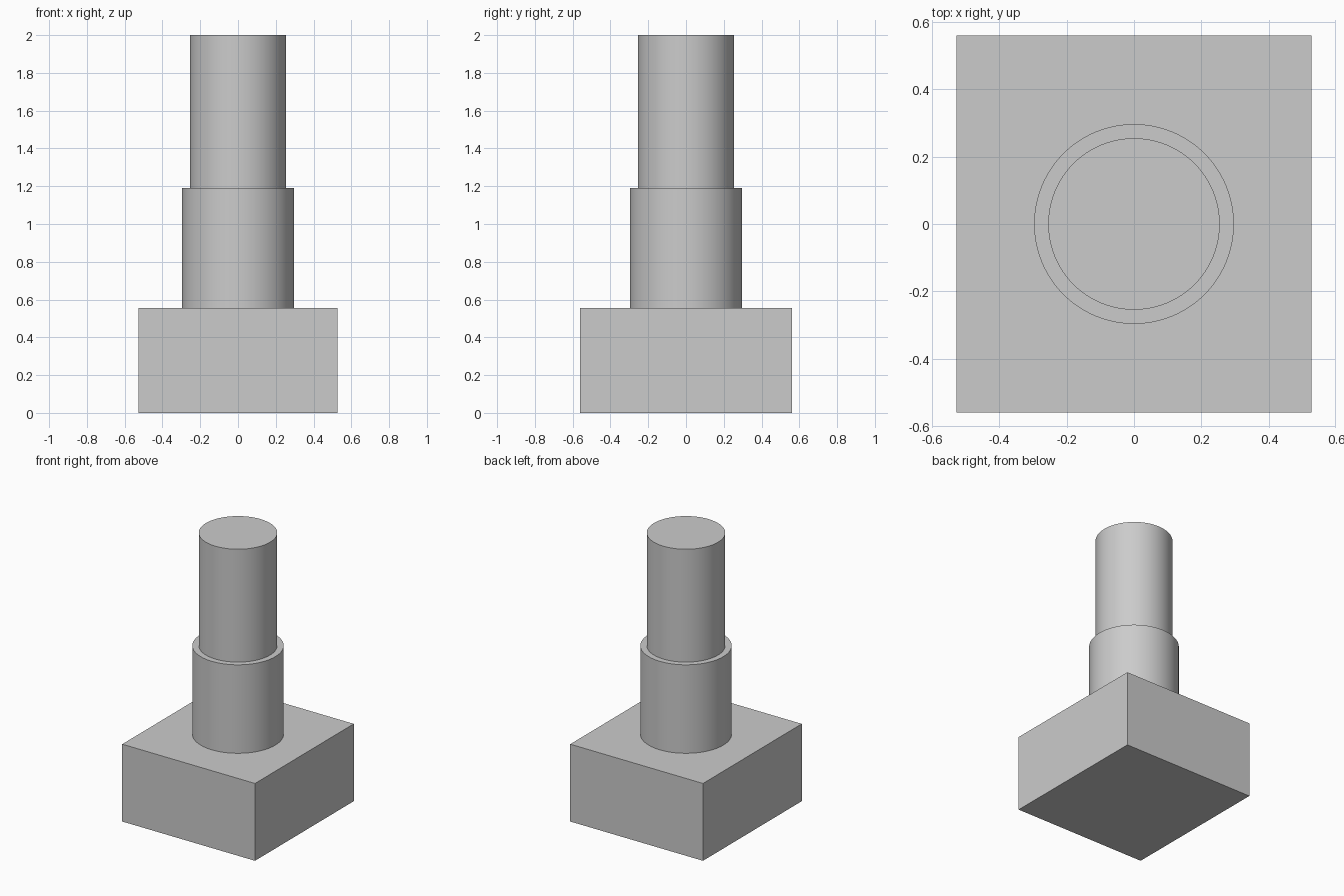
import bpy
import math

# Remove the default cube
default = bpy.data.objects.get("Cube")
if default:
    bpy.data.objects.remove(default, do_unlink=True)

# One plain grey for every part
grey = bpy.data.materials.new("grey")
grey.use_nodes = True
color = (0.6, 0.6, 0.6, 1)
grey.diffuse_color = color
grey.node_tree.nodes["Principled BSDF"].inputs["Base Color"].default_value = color

BASE_TOP, COLLAR_TOP, TOP = 0.555, 1.19, 2.0


def finish(name):
    obj = bpy.context.object
    obj.name = name
    obj.data.name = name
    obj.data.materials.append(grey)
    return obj


def cylinder(name, radius, bottom, top):
    bpy.ops.mesh.primitive_cylinder_add(
        vertices=96, radius=radius, depth=top - bottom,
        location=(0, 0, (bottom + top) / 2))
    finish(name)
    bpy.ops.object.shade_smooth_by_angle(angle=math.radians(30))


# Rectangular base block
bpy.ops.mesh.primitive_cube_add(size=1, location=(0, 0, BASE_TOP / 2))
base = finish("base_block")
base.scale = (1.054, 1.12, BASE_TOP)
bpy.ops.object.transform_apply(location=False, rotation=False, scale=True)

# Stepped round shaft
cylinder("lower_shaft", 0.297, BASE_TOP, COLLAR_TOP)
cylinder("upper_shaft", 0.255, COLLAR_TOP, TOP)
